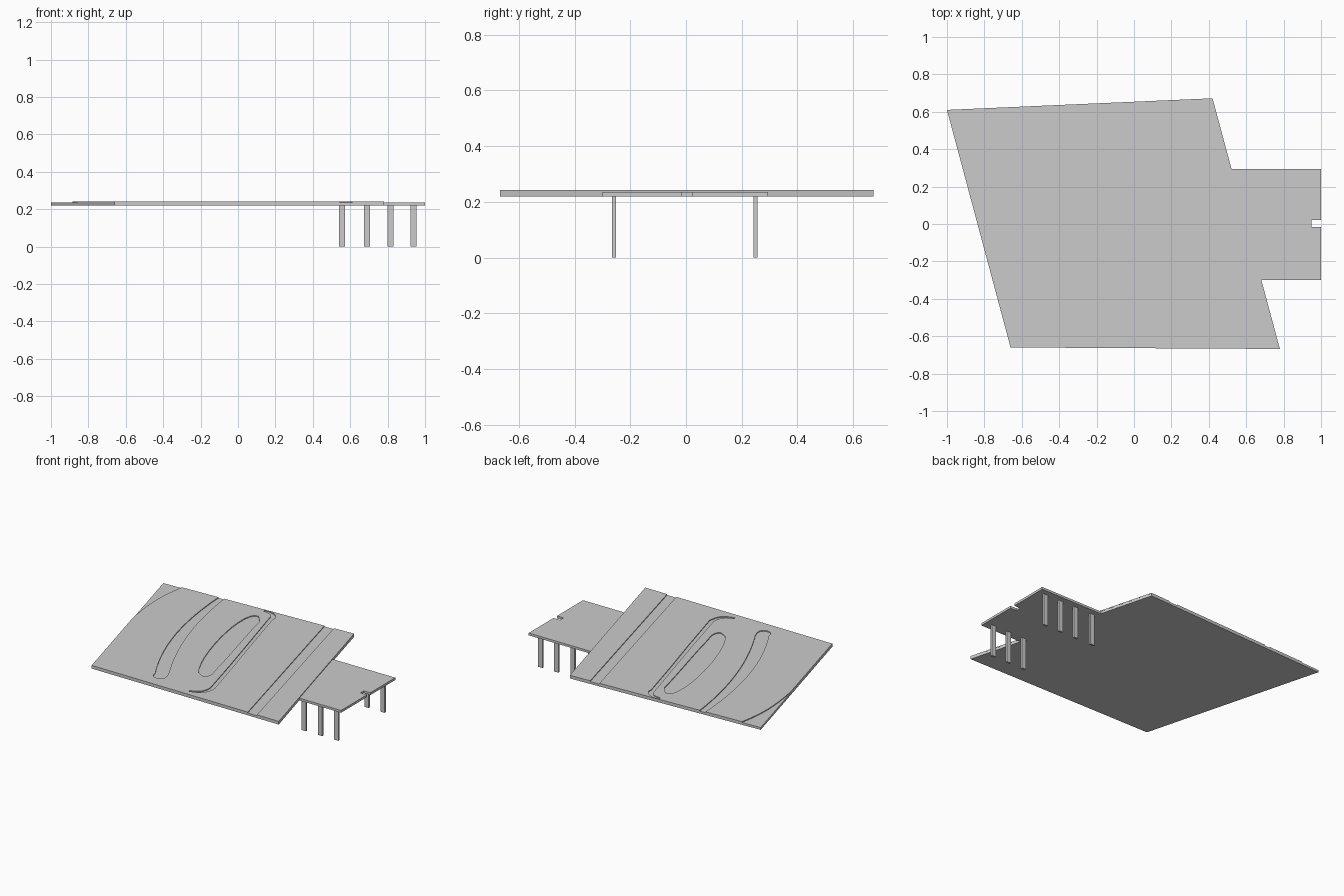
import bpy, bmesh
from mathutils import Vector
from mathutils.geometry import interpolate_bezier

if "Cube" in bpy.data.objects:
    bpy.data.objects.remove(bpy.data.objects["Cube"])

Z_BOTTOM, Z_BASE, Z_TOP = 0.22, 0.236, 0.242


def prism(name, outline, z0, z1):
    """Extrude a closed xy outline between two heights."""
    bm = bmesh.new()
    face = bm.faces.new([bm.verts.new((x, y, z0)) for x, y in outline])
    res = bmesh.ops.extrude_face_region(bm, geom=[face], use_keep_orig=True)
    new = [v for v in res["geom"] if isinstance(v, bmesh.types.BMVert)]
    bmesh.ops.translate(bm, verts=new, vec=(0, 0, z1 - z0))
    bmesh.ops.recalc_face_normals(bm, faces=bm.faces)
    mesh = bpy.data.meshes.new(name)
    bm.to_mesh(mesh)
    bm.free()
    ob = bpy.data.objects.new(name, mesh)
    bpy.context.collection.objects.link(ob)
    return ob


def arc(a, b, c, d, n=14):
    """Bezier curve from a to d as a list of xy points."""
    pts = interpolate_bezier(*[Vector((*p, 0)) for p in (a, b, c, d)], n)
    return [(p.x, p.y) for p in pts]


def cut(target, outline):
    """Recess a shape through the thin top panel."""
    cutter = prism("cutter", outline, Z_BASE - 0.05, Z_TOP + 0.05)
    cutter.hide_render = True
    mod = target.modifiers.new("recess", "BOOLEAN")
    mod.operation, mod.solver, mod.object = "DIFFERENCE", "EXACT", cutter
    bpy.context.view_layer.objects.active = target
    bpy.ops.object.modifier_apply(modifier=mod.name)
    bpy.data.objects.remove(cutter)


# Base plate: skewed slab with a notched platform at the right
prism("base_plate", [
    (-1, 0.61), (-0.66, -0.66), (0.78, -0.668), (0.68, -0.30),
    (1, -0.30), (1, -0.015), (0.95, -0.015), (0.95, 0.022), (1, 0.022),
    (1, 0.295), (0.52, 0.295), (0.42, 0.672)], Z_BOTTOM, Z_BASE)

# Raised top panel with a curved far-left corner
corner = arc((-0.86, 0.616), (-0.90, 0.42), (-0.89, 0.28), (-0.855, 0.07))
panel = prism("top_panel", corner + [
    (-0.66, -0.66), (0.78, -0.668), (0.42, 0.672)], Z_BASE, Z_TOP)

# Straight groove parallel to the right edge
cut(panel, [(0.19, 0.70), (0.55, -0.70), (0.62, -0.70), (0.26, 0.70)])

# Long tapering crescent groove
cut(panel, arc((-0.59, 0.66), (-0.57, 0.15), (-0.44, -0.22), (-0.27, -0.52))
    + arc((-0.26, -0.56), (-0.23, -0.60), (-0.16, -0.58), (-0.18, -0.52), 6)
    + arc((-0.19, -0.49), (-0.36, -0.18), (-0.50, 0.20), (-0.55, 0.66)))

# Slim rounded recess in the middle of the panel
cut(panel, arc((-0.22, 0.54), (-0.36, 0.58), (-0.20, -0.15), (-0.05, -0.36))
    + arc((-0.02, -0.38), (0.03, -0.42), (0.05, -0.34), (0.02, -0.28), 6)
    + arc((0.0, -0.20), (-0.04, -0.02), (-0.14, 0.33), (-0.17, 0.48)))

# Narrow sweeping groove curling in at both ends
cut(panel, arc((-0.24, 0.62), (-0.18, 0.62), (-0.16, 0.60), (-0.15, 0.56), 8)
    + arc((-0.14, 0.52), (-0.05, 0.2), (0.05, -0.15), (0.14, -0.50), 4)
    + arc((0.14, -0.53), (0.13, -0.58), (0.11, -0.60), (0.06, -0.61), 8)
    + arc((0.06, -0.625), (0.14, -0.61), (0.16, -0.58), (0.17, -0.52), 8)
    + arc((0.17, -0.50), (0.08, -0.15), (-0.03, 0.2), (-0.12, 0.55), 4)
    + arc((-0.12, 0.58), (-0.14, 0.62), (-0.17, 0.64), (-0.24, 0.64), 8))

# Flat support legs: four at the back, three at the front
for row, y, xs in (("back", 0.25, (0.556, 0.69, 0.815, 0.938)),
                   ("front", -0.258, (0.69, 0.815, 0.938))):
    for i, x in enumerate(xs):
        w, d = 0.0165, 0.007
        prism(f"{row}_leg_{i + 1}", [(x - w, y - d), (x + w, y - d),
                                     (x + w, y + d), (x - w, y + d)], 0, Z_BOTTOM + 0.005)
